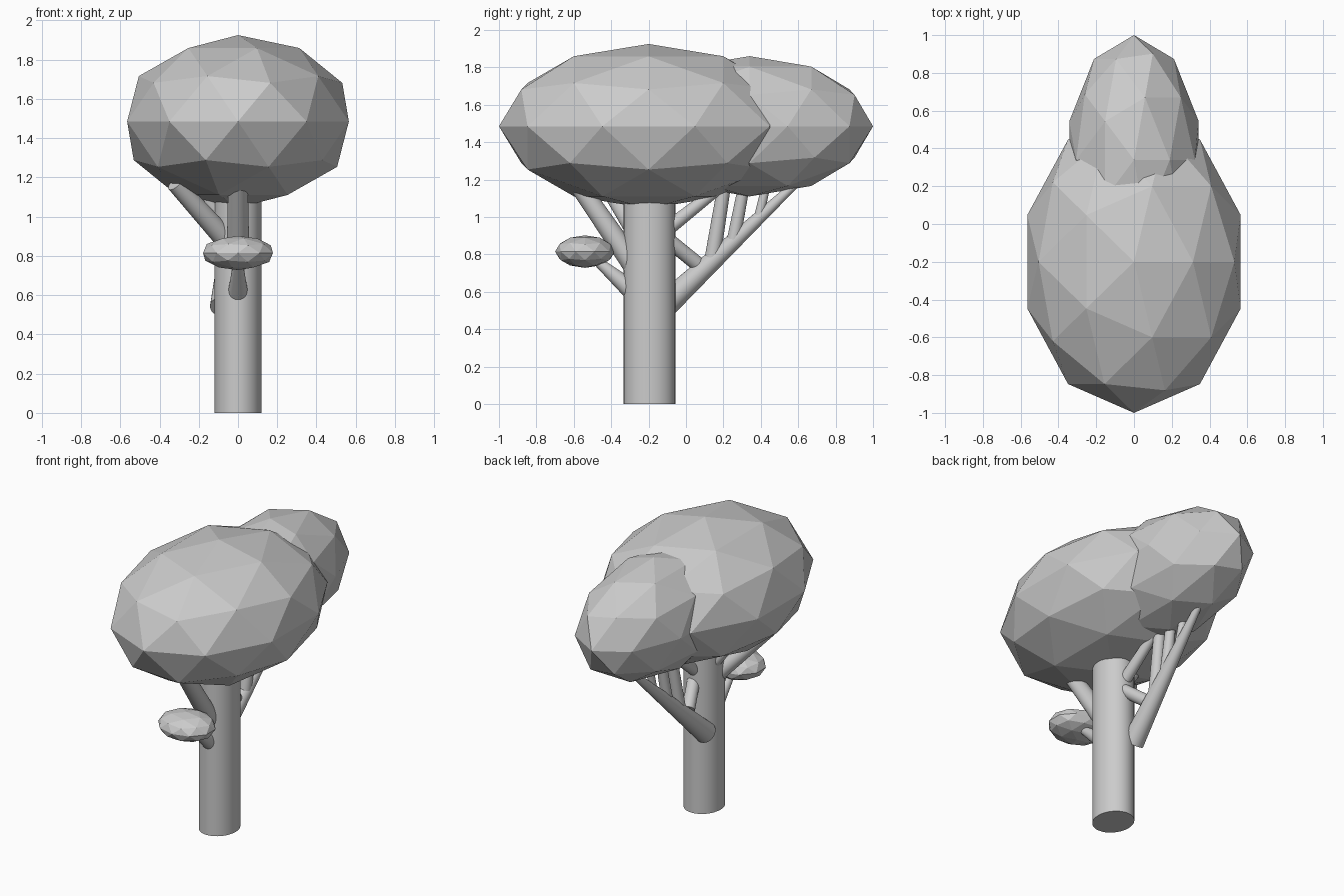
import bpy, math
from mathutils import Vector

if "Cube" in bpy.data.objects:
    bpy.data.objects.remove(bpy.data.objects["Cube"])


def foliage(name, loc, radii):
    """Flat-faced, stretched icosphere clump."""
    bpy.ops.mesh.primitive_ico_sphere_add(subdivisions=2, radius=1, location=loc)
    ob = bpy.context.object
    ob.name = name
    ob.scale = radii
    bpy.ops.object.transform_apply(location=False, rotation=False, scale=True)
    return ob


def limb(name, start, end, r1, r2, sides=32):
    """Tapered round limb between two points."""
    a, b = Vector(start), Vector(end)
    d = b - a
    bpy.ops.mesh.primitive_cone_add(vertices=sides, radius1=r1, radius2=r2,
                                    depth=d.length, location=(a + b) / 2)
    ob = bpy.context.object
    ob.name = name
    ob.rotation_euler = d.to_track_quat('Z', 'Y').to_euler()
    bpy.ops.object.shade_smooth_by_angle(angle=math.radians(30))
    return ob


# Foliage clumps
foliage("main_canopy", (0, -0.2, 1.485), (0.594, 0.80, 0.44))
foliage("rear_canopy", (0, 0.34, 1.485), (0.36, 0.66, 0.375))
foliage("small_foliage", (0, -0.54, 0.815), (0.187, 0.16, 0.087))

# Trunk, slightly oval
trunk = limb("trunk", (0, -0.195, 0), (0, -0.195, 1.3), 1, 1)
trunk.scale = (0.12, 0.138, 1)

# Main limbs growing out of the trunk
limb("rear_branch", (-0.075, -0.1, 0.54), (-0.02, 0.6, 1.19), 0.068, 0.02)
limb("front_branch", (0, -0.25, 0.70), (0, -0.58, 1.18), 0.06, 0.05)
limb("foliage_stem", (0, -0.27, 0.59), (0, -0.54, 0.82), 0.055, 0.015)
limb("left_branch", (-0.06, -0.24, 0.88), (-0.32, -0.42, 1.17), 0.055, 0.045)
limb("upper_left_branch", (-0.05, -0.17, 0.94), (-0.21, -0.22, 1.15), 0.04, 0.03)
limb("upper_rear_branch", (0, -0.12, 0.92), (-0.01, 0.16, 1.14), 0.04, 0.03)

# Twigs growing off the rear branch
twigs = [
    ((-0.06, 0.06, 0.75), (0.01, -0.10, 0.88), 0.04, 0.04),
    ((-0.05, 0.14, 0.77), (-0.03, 0.21, 1.20), 0.042, 0.035),
    ((-0.04, 0.255, 0.88), (-0.03, 0.32, 1.22), 0.036, 0.03),
    ((-0.03, 0.39, 1.00), (-0.03, 0.44, 1.22), 0.026, 0.022),
]
for i, (a, b, r1, r2) in enumerate(twigs, 1):
    limb(f"twig_{i}", a, b, r1, r2, 24)
